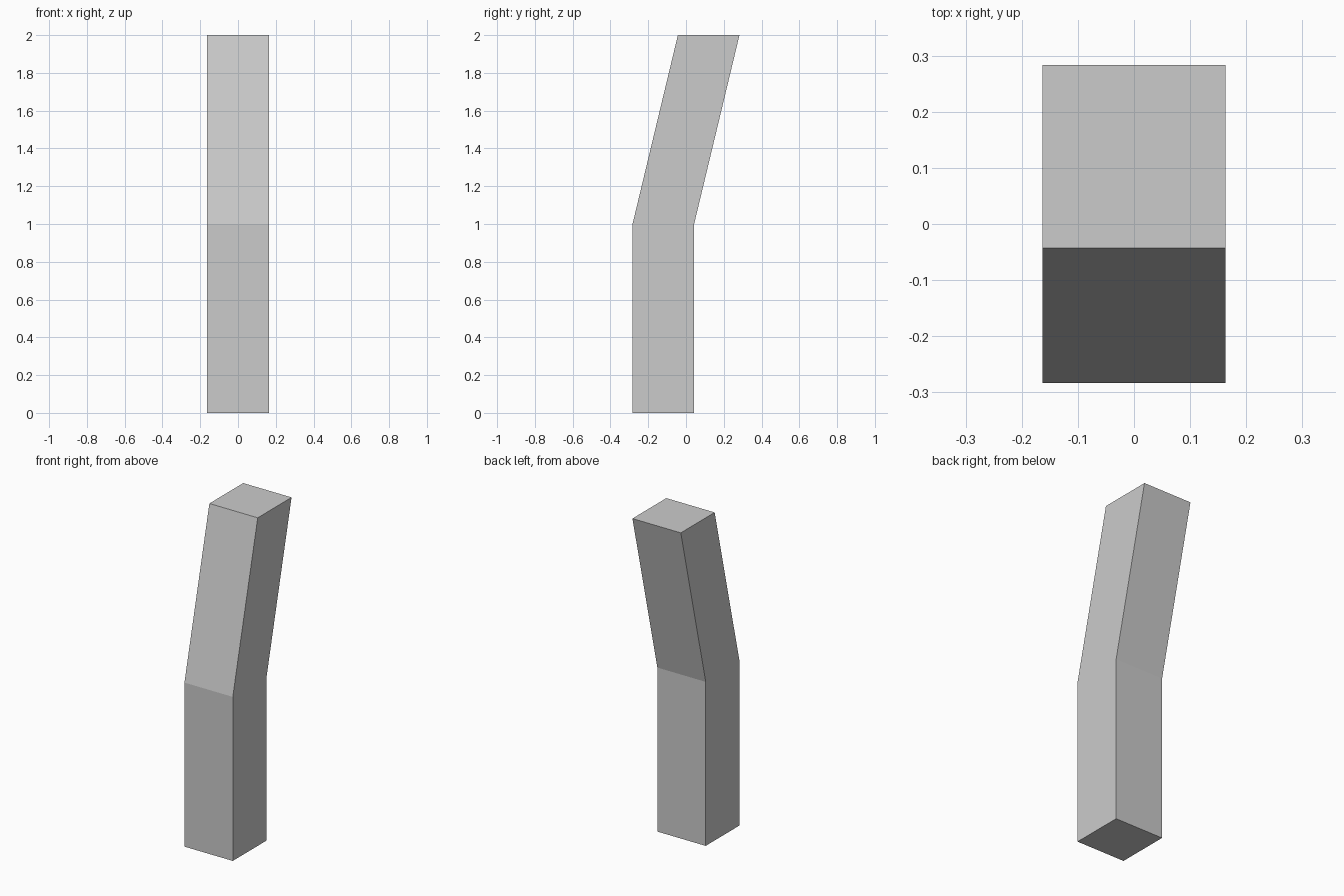
import bpy
import bmesh

if "Cube" in bpy.data.objects:
    bpy.data.objects.remove(bpy.data.objects["Cube"])

HALF = 0.163                                        # half width of the square section
LEVELS = [(0.0, -0.12), (1.0, -0.12), (2.0, 0.12)]  # (height, centre y)

# Bent post: square section lofted through three levels
bm = bmesh.new()
rings = [[bm.verts.new((sx * HALF, y + sy * HALF, z))
          for sx, sy in ((-1, -1), (1, -1), (1, 1), (-1, 1))]
         for z, y in LEVELS]
for low, high in zip(rings, rings[1:]):
    for i in range(4):
        j = (i + 1) % 4
        bm.faces.new((low[i], low[j], high[j], high[i]))

# End caps
bm.faces.new(rings[0][::-1])
bm.faces.new(rings[-1])
bmesh.ops.recalc_face_normals(bm, faces=bm.faces)

mesh = bpy.data.meshes.new("bent_post")
bm.to_mesh(mesh)
bm.free()
bpy.context.collection.objects.link(bpy.data.objects.new("bent_post", mesh))
